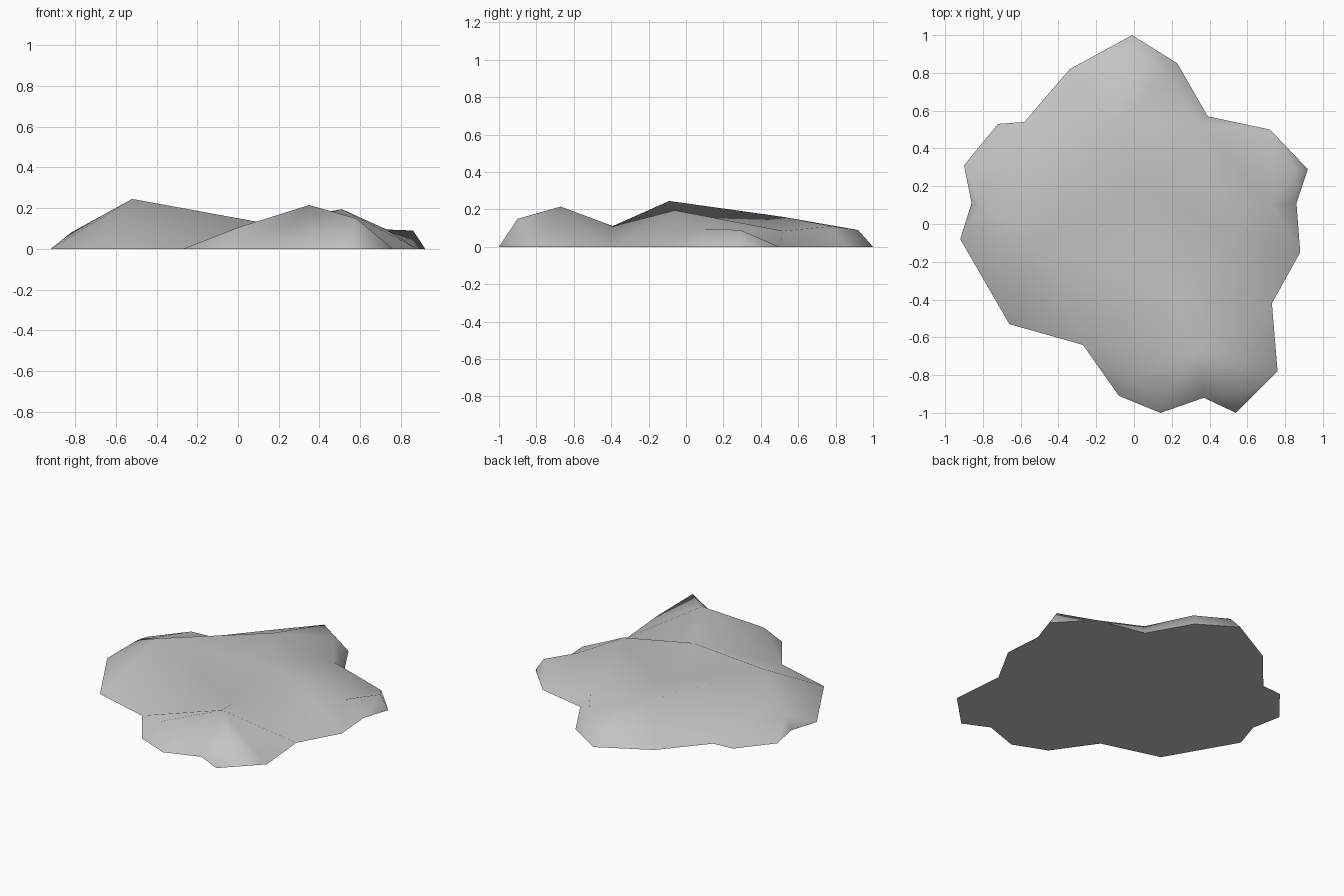
import bpy
import bmesh
import math
from mathutils import Vector
from mathutils.geometry import delaunay_2d_cdt

cube = bpy.data.objects.get("Cube")
if cube:
    bpy.data.objects.remove(cube)

# Material
grey = bpy.data.materials.new("pale grey stone")
grey.use_nodes = True
COLOR = (0.55, 0.55, 0.55, 1)
grey.diffuse_color = COLOR
bsdf = grey.node_tree.nodes["Principled BSDF"]
bsdf.inputs["Base Color"].default_value = COLOR
bsdf.inputs["Roughness"].default_value = 0.9

# Ground outline of the mound, counter-clockwise from the back tip
outline = [(-.01, 1), (-.34, .82), (-.58, .54), (-.72, .53), (-.90, .31),
           (-.86, .11), (-.92, -.08), (-.66, -.53), (-.27, -.64), (-.08, -.91),
           (.14, -1), (.37, -.92), (.54, -1), (.76, -.78), (.73, -.42),
           (.88, -.15), (.86, .11), (.92, .29), (.72, .50), (.39, .57), (.23, .85)]

# Summits, valleys and shoulders
summits = {
    "side_peak": (-.52, -.09, .245),
    "front_peak": (.35, -.67, .215),
    "other_peak": (.51, -.06, .195),
    "back_peak": (-.10, .52, .16),
    "front_valley": (.22, -.39, .11),
    "back_valley": (.05, .22, .107),
    "front_brow": (.58, -.90, .15),
    "front_shoulder": (0, -.83, .105),
    "side_shoulder": (-.82, .10, .08),
    "inner_hollow": (.73, .10, .095),
    "outer_knob": (.86, .29, .09),
    "back_hollow": (.35, .52, .085),
    "back_brow": (.18, .78, .11),
    "back_tip": (0, .92, .09),
}
ridges = [("side_peak", "front_valley"), ("front_valley", "other_peak"),
          ("side_peak", "back_valley"), ("front_valley", "front_peak"),
          ("back_valley", "back_peak"), ("back_valley", "other_peak"),
          ("inner_hollow", "outer_knob"), ("inner_hollow", "other_peak"),
          ("front_peak", "front_brow"), ("front_peak", "front_shoulder"),
          ("back_peak", "back_tip"), ("side_peak", "side_shoulder")]

# Triangulate the top surface along its ridges
points = [Vector((x, y, 0)) for x, y in outline] + [Vector(p) for p in summits.values()]
n = len(outline)
index = {name: n + i for i, name in enumerate(summits)}
edges = [(index[a], index[b]) for a, b in ridges]
edges += [(index["front_peak"], outline.index(p)) for p in ((-.27, -.64), (.73, -.42))]
flat, _, tris, origin, _, _ = delaunay_2d_cdt(
    [p.to_2d() for p in points], edges, [list(range(n))], 1, 1e-5)

bm = bmesh.new()
verts = [bm.verts.new((p.x, p.y, points[o[0]].z if o else .1))
         for p, o in zip(flat, origin)]
for tri in tris:
    face = bm.faces.new([verts[i] for i in tri])
    face.normal_update()
    if face.normal.z < 0:
        face.normal_flip()

# Flat underside closing the rim
rim = [e for e in bm.edges if e.is_boundary]
bmesh.ops.contextual_create(bm, geom=rim)
bmesh.ops.recalc_face_normals(bm, faces=bm.faces)

mesh = bpy.data.meshes.new("rock_mound")
bm.to_mesh(mesh)
bm.free()
mesh.materials.append(grey)
rock = bpy.data.objects.new("rock_mound", mesh)
bpy.context.collection.objects.link(rock)

# Smooth top with a crisp rim
bpy.ops.object.select_all(action='DESELECT')
rock.select_set(True)
bpy.context.view_layer.objects.active = rock
bpy.ops.object.shade_smooth_by_angle(angle=math.radians(85))
